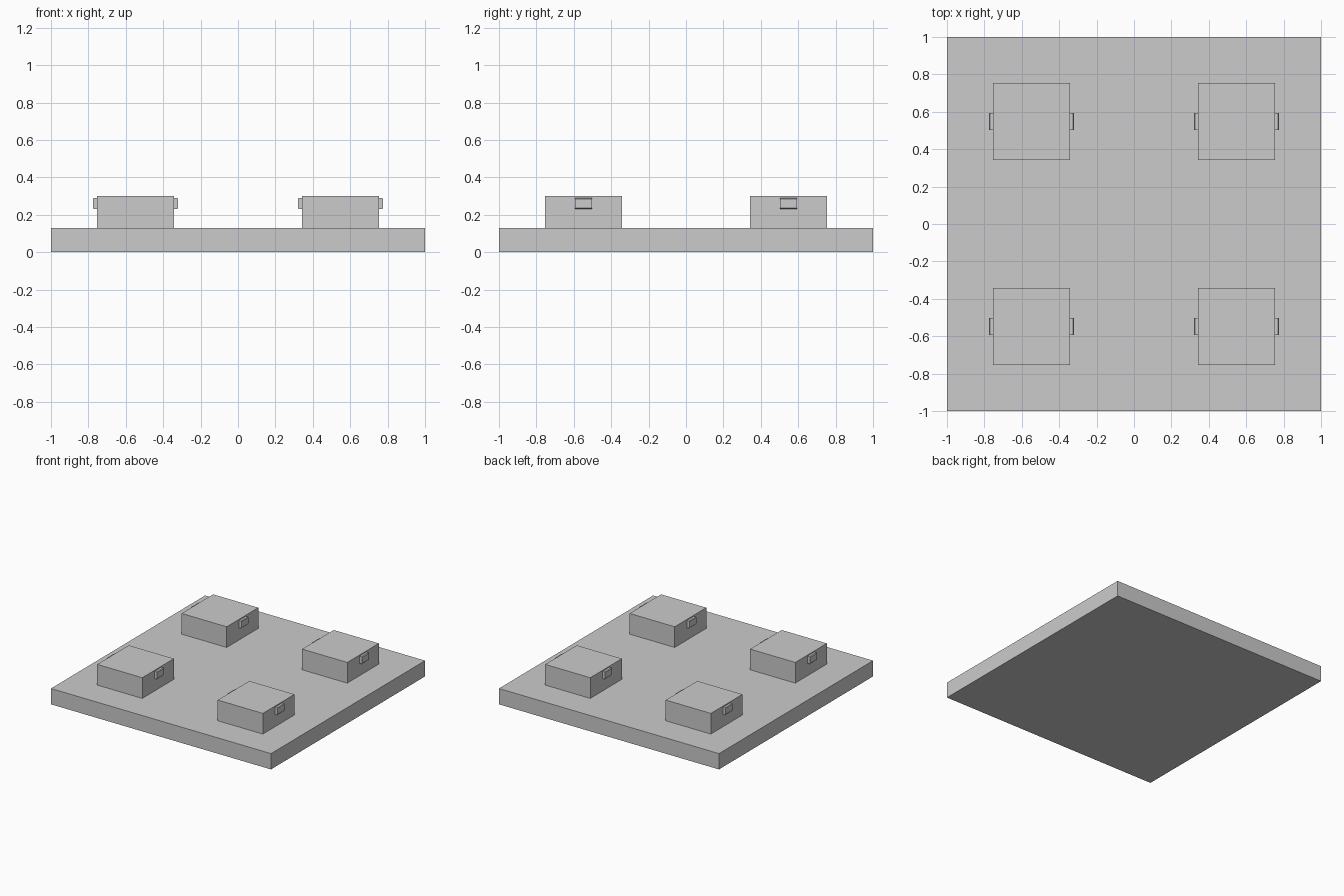
import bpy
import bmesh
from mathutils import Matrix, Vector

cube = bpy.data.objects.get("Cube")
if cube:
    bpy.data.objects.remove(cube, do_unlink=True)

# Single plain grey
grey = bpy.data.materials.new("plain grey")
grey.use_nodes = True
colour = (0.6, 0.6, 0.6, 1.0)
grey.diffuse_color = colour
grey.node_tree.nodes["Principled BSDF"].inputs["Base Color"].default_value = colour


def box(name, low, high, chamfer_side=0):
    """Box between two corners; chamfer_side softens the long edges of that x face."""
    low, high = Vector(low), Vector(high)
    bm = bmesh.new()
    bmesh.ops.create_cube(bm, size=1)
    bmesh.ops.transform(bm, verts=bm.verts, matrix=Matrix.Translation((low + high) / 2)
                        @ Matrix.Diagonal((*(high - low), 1)))
    if chamfer_side:
        outer = high.x if chamfer_side > 0 else low.x
        edges = [e for e in bm.edges
                 if all(abs(v.co.x - outer) < 1e-5 for v in e.verts)
                 and abs(e.verts[0].co.y - e.verts[1].co.y) > 1e-4]
        bmesh.ops.bevel(bm, geom=edges, offset=0.005, segments=1, affect='EDGES')
    mesh = bpy.data.meshes.new(name)
    bm.to_mesh(mesh)
    bm.free()
    mesh.materials.append(grey)
    obj = bpy.data.objects.new(name, mesh)
    bpy.context.collection.objects.link(obj)
    return obj


BASE_TOP, BLOCK_TOP = 0.13, 0.30
CENTRE, HALF = 0.548, 0.205

# Base slab
box("base_plate", (-1, -1, 0), (1, 1, BASE_TOP))

# Four blocks, each with a small tab on its left and right faces
for sx, x_name in ((-1, "right"), (1, "left")):
    for sy, y_name in ((-1, "front"), (1, "back")):
        x, y = sx * CENTRE, sy * CENTRE
        name = f"{y_name}_{x_name}_block"
        box(name, (x - HALF, y - HALF, BASE_TOP), (x + HALF, y + HALF, BLOCK_TOP))
        for side, side_name in ((-1, "right"), (1, "left")):
            xs = sorted((x + side * HALF, x + side * (HALF + 0.022)))
            box(f"{name}_{side_name}_tab", (xs[0], y - 0.045, 0.231),
                (xs[1], y + 0.045, 0.291), side)
